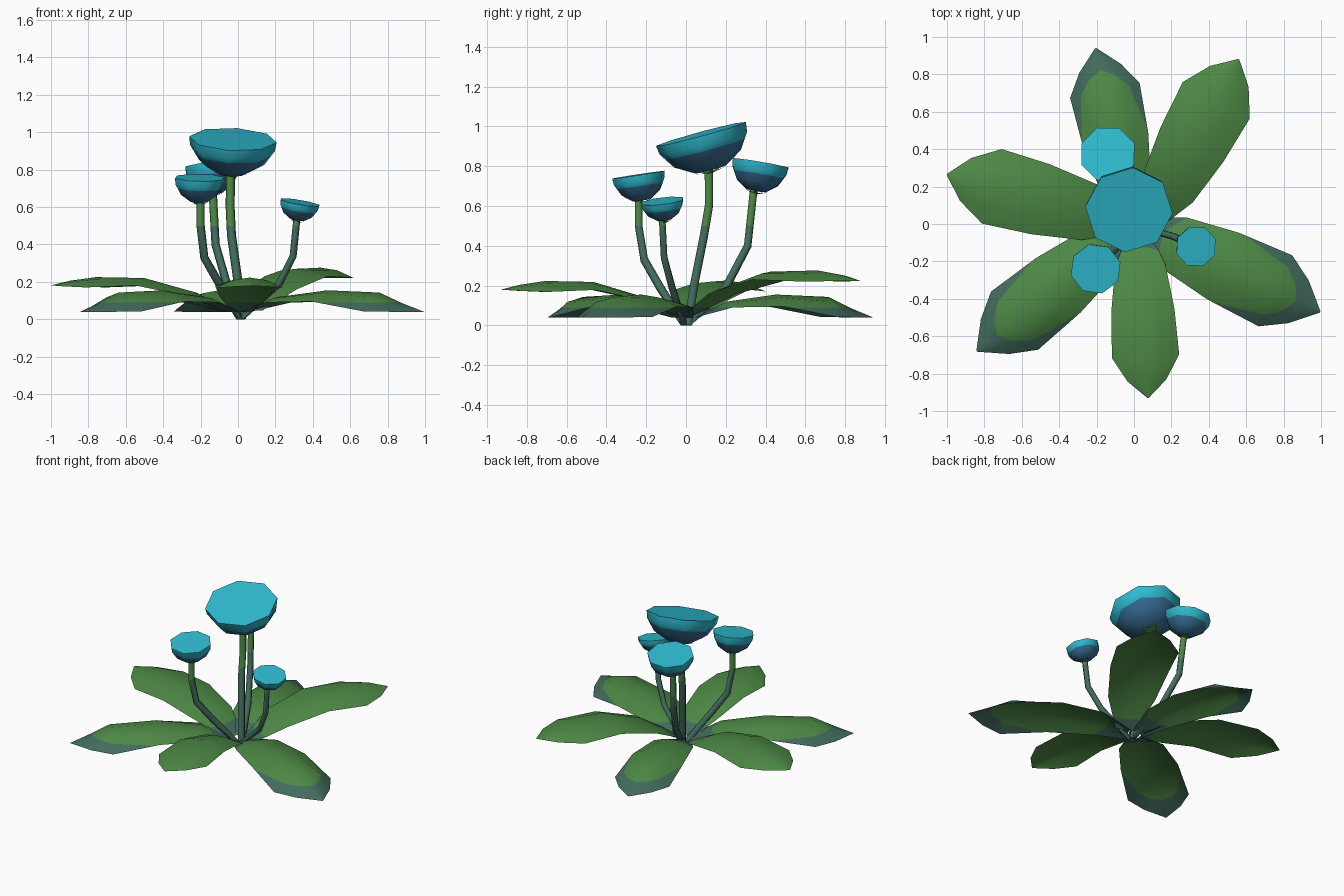
import bpy, bmesh, math
from mathutils import Vector

if "Cube" in bpy.data.objects:
    bpy.data.objects.remove(bpy.data.objects["Cube"])


def material(name, rgb):
    m = bpy.data.materials.new(name)
    m.diffuse_color = (*rgb, 1)
    m.use_nodes = True
    m.node_tree.nodes["Principled BSDF"].inputs["Base Color"].default_value = m.diffuse_color
    return m


GREEN = material("leaf green", (0.075, 0.25, 0.06))
TEAL = material("dark teal", (0.055, 0.15, 0.11))
CYAN = material("bright cyan", (0.028, 0.50, 0.63))
BLUE = material("deep blue", (0.04, 0.16, 0.31))


def finish(bm, name, low, high, cut, angle=40):
    """Cut at a height, colour below and above it, and make the object."""
    geom = bm.verts[:] + bm.edges[:] + bm.faces[:]
    bmesh.ops.bisect_plane(bm, geom=geom, plane_co=(0, 0, cut), plane_no=(0, 0, 1), dist=1e-5)
    for f in bm.faces:
        f.material_index = int(f.calc_center_median().z > cut)
    me = bpy.data.meshes.new(name)
    bm.to_mesh(me)
    bm.free()
    me.materials.append(low)
    me.materials.append(high)
    ob = bpy.data.objects.new(name, me)
    bpy.context.collection.objects.link(ob)
    bpy.ops.object.select_all(action='DESELECT')
    bpy.context.view_layer.objects.active = ob
    ob.select_set(True)
    bpy.ops.object.shade_smooth_by_angle(angle=math.radians(angle))
    return ob


def loft(bm, rings, closed):
    """Quads between successive rows of points."""
    rows = [[bm.verts.new(p) for p in r] for r in rings]
    n = len(rows[0])
    for a, b in zip(rows, rows[1:]):
        for i in range(n if closed else n - 1):
            j = (i + 1) % n
            bm.faces.new((a[i], a[j], b[j], b[i]))
    return rows


# Leaves: fraction of length, half width, centre height, drop at the edges
LOW = [(0.04, .06, .04, 0), (0.22, .145, .12, .03), (0.48, .188, .155, .06),
       (0.76, .20, .143, .10), (0.885, .12, .085, .06), (1, .004, .04, 0)]
HIGH = [(0.04, .06, .04, 0), (0.24, .15, .15, .02), (0.50, .188, .225, .04),
        (0.76, .20, .23, .055), (0.90, .115, .21, .03), (1, .004, .185, 0)]


def leaf(name, base, tip, profile, wide=1.0, tall=1.0):
    b, t = Vector((*base, 0)), Vector((*tip, 0))
    side = Vector((0, 0, 1)).cross((t - b).normalized())
    rings = []
    for f, w, z, drop in profile:
        row = []
        for s in (1, .5, 0, -.5, -1):
            p = b.lerp(t, f) + side * (w * s * wide)
            p.z = max(.04, z * tall - drop * s * s)
            row.append(p)
        rings.append(row)
    bm = bmesh.new()
    loft(bm, rings, False)
    bmesh.ops.recalc_face_normals(bm, faces=bm.faces)
    if sum(f.normal.z for f in bm.faces) < 0:
        bmesh.ops.reverse_faces(bm, faces=bm.faces)
    finish(bm, name, TEAL, GREEN, .09, 60)


leaf("back_low_leaf", (0, 0), (-.205, .94), LOW, .95)
leaf("left_low_leaf", (0, 0), (-.84, -.68), LOW)
leaf("right_low_leaf", (0, 0), (.995, -.47), LOW, 1.05)
leaf("back_high_leaf", (.06, -.03), (.56, .88), HIGH, 1.02, 1.2)
leaf("left_high_leaf", (0, 0), (-1, .265), HIGH, 1.03, .98)
leaf("front_high_leaf", (.02, 0), (.075, -.93), HIGH, .9, .97)


# Stems: six-sided tubes through a few points
def stem(name, pts, r=.022, sides=6):
    pts = [Vector(p) for p in pts]
    rings = []
    for i, p in enumerate(pts):
        d = (pts[min(i + 1, len(pts) - 1)] - pts[max(i - 1, 0)]).normalized()
        u = Vector((0, 1, 0)).cross(d).normalized()
        v = d.cross(u)
        ring = [p + (u * math.cos(a) + v * math.sin(a)) * r
                for a in (math.tau * k / sides for k in range(sides))]
        for q in ring:
            q.z = max(q.z, 0)
        rings.append(ring)
    bm = bmesh.new()
    rows = loft(bm, rings, True)
    bm.faces.new(rows[0])
    bm.faces.new(rows[-1])
    bmesh.ops.recalc_face_normals(bm, faces=bm.faces)
    finish(bm, name, TEAL, GREEN, .5, 65)


# Flower heads: eight-sided bowl with a flat tilted top, and a small star below
BOWL = [(1, 1), (.97, .74), (.74, .3), (.34, 0)]


def flower(name, centre, r, depth, normal, phase):
    rot = Vector((0, 0, 1)).rotation_difference(Vector(normal))
    ang = [math.radians(phase) + math.tau * k / 8 for k in range(8)]
    bm = bmesh.new()
    rows = loft(bm, [[(r * w * math.cos(a), r * w * math.sin(a), depth * (h - 1)) for a in ang]
                     for w, h in BOWL], True)
    bm.faces.new(rows[0])
    bm.faces.new(rows[-1])
    bmesh.ops.recalc_face_normals(bm, faces=bm.faces)
    parts = [finish(bm, name + "_bowl", BLUE, CYAN, -depth * .42, 50)]

    # Sepals: five-pointed star under the bowl
    bm = bmesh.new()
    c = bm.verts.new((0, 0, -depth - .02))
    star = []
    for k in range(10):
        q = r * (.38 if k % 2 == 0 else .16)
        a = math.tau * k / 10
        z = -depth - (.002 if k % 2 == 0 else .012)
        star.append(bm.verts.new((q * math.cos(a), q * math.sin(a), z)))
    for k in range(10):
        bm.faces.new((c, star[(k + 1) % 10], star[k]))
    parts.append(finish(bm, name + "_sepals", GREEN, GREEN, 1))
    for ob in parts:
        ob.location = centre
        ob.rotation_mode = 'QUATERNION'
        ob.rotation_quaternion = rot


stem("main_stem", [(.02, .01, 0), (.0, .04, .2), (-.035, .09, .45), (-.042, .115, .6), (-.04, .115, .79)], .024)
flower("main_flower", (-.027, .075, .962), .235, .185, (.05, -.27, 1), -5)

stem("back_stem", [(.02, .01, 0), (-.06, .2, .19), (-.12, .31, .4), (-.135, .34, .68)])
flower("back_flower", (-.14, .375, .815), .153, .14, (-.05, .17, 1), 22)

stem("left_stem", [(.01, -.01, 0), (-.1, -.13, .19), (-.18, -.21, .33), (-.2, -.238, .5), (-.2, -.238, .63)])
flower("left_flower", (-.205, -.24, .757), .137, .13, (.02, -.15, 1), 15)

stem("right_stem", [(.02, -.01, 0), (.22, -.07, .19), (.295, -.11, .34), (.315, -.12, .54)], .019)
flower("right_flower", (.332, -.12, .625), .112, .095, (.17, -.12, 1), 20)
